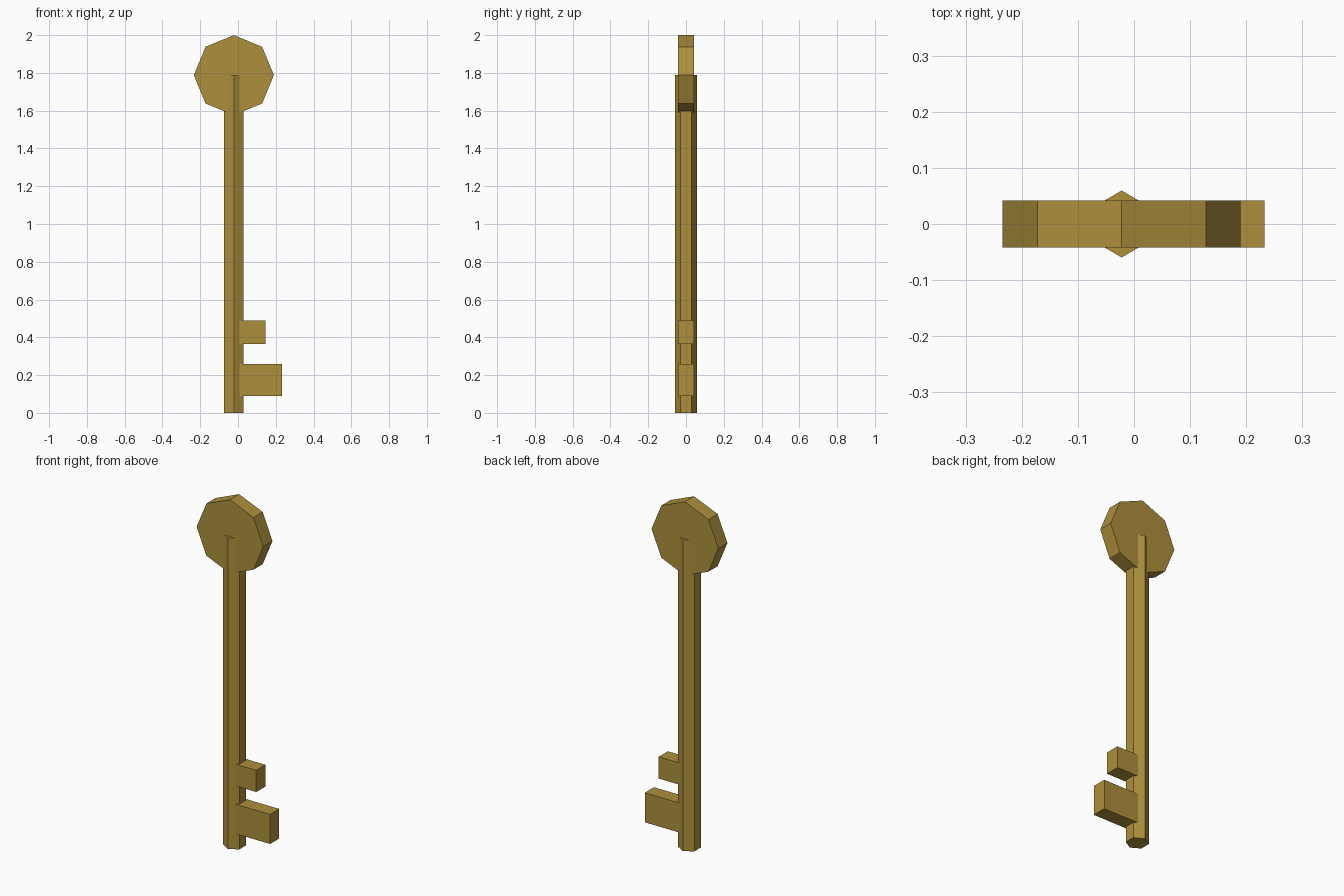
import bpy
from math import radians

if "Cube" in bpy.data.objects:
    bpy.data.objects.remove(bpy.data.objects["Cube"])

AXIS_X = -0.022      # shaft axis; the teeth make the key lopsided
BOW_Z = 1.788
DEPTH = 0.083        # thickness of bow and teeth


def material(name, rgb):
    mat = bpy.data.materials.new(name)
    mat.diffuse_color = (*rgb, 1.0)
    mat.use_nodes = True
    mat.node_tree.nodes["Principled BSDF"].inputs["Base Color"].default_value = mat.diffuse_color
    return mat


brass = material("aged brass", (0.42, 0.28, 0.045))
dark = material("dark hole", (0.012, 0.005, 0.003))


def finish(name, mat):
    obj = bpy.context.object
    obj.name = obj.data.name = name
    bpy.ops.object.transform_apply(location=False, rotation=True, scale=True)
    obj.data.materials.append(mat)


def prism(name, sides, radius, depth, z, mat, facing_front=False):
    bpy.ops.mesh.primitive_cylinder_add(
        vertices=sides, radius=radius, depth=depth, location=(AXIS_X, 0, z),
        rotation=(radians(90) if facing_front else 0, 0, 0))
    finish(name, mat)


def tooth(name, x_end, z_low, z_high):
    bpy.ops.mesh.primitive_cube_add(
        size=1, location=((AXIS_X + x_end) / 2, 0, (z_low + z_high) / 2))
    bpy.context.object.scale = (x_end - AXIS_X, DEPTH, z_high - z_low)
    finish(name, brass)


# Hexagonal shaft, ridges facing front and back, ending at the bow centre
prism("shaft", 6, 0.0595, BOW_Z, BOW_Z / 2, brass)

# Octagonal bow with a dark core lying just under its faces
prism("bow", 8, 0.212, DEPTH, BOW_Z, brass, True)
prism("bow_core", 8, 0.115, DEPTH - 0.001, BOW_Z, dark, True)

# Teeth
tooth("upper_tooth", 0.145, 0.365, 0.49)
tooth("lower_tooth", 0.233, 0.09, 0.26)
